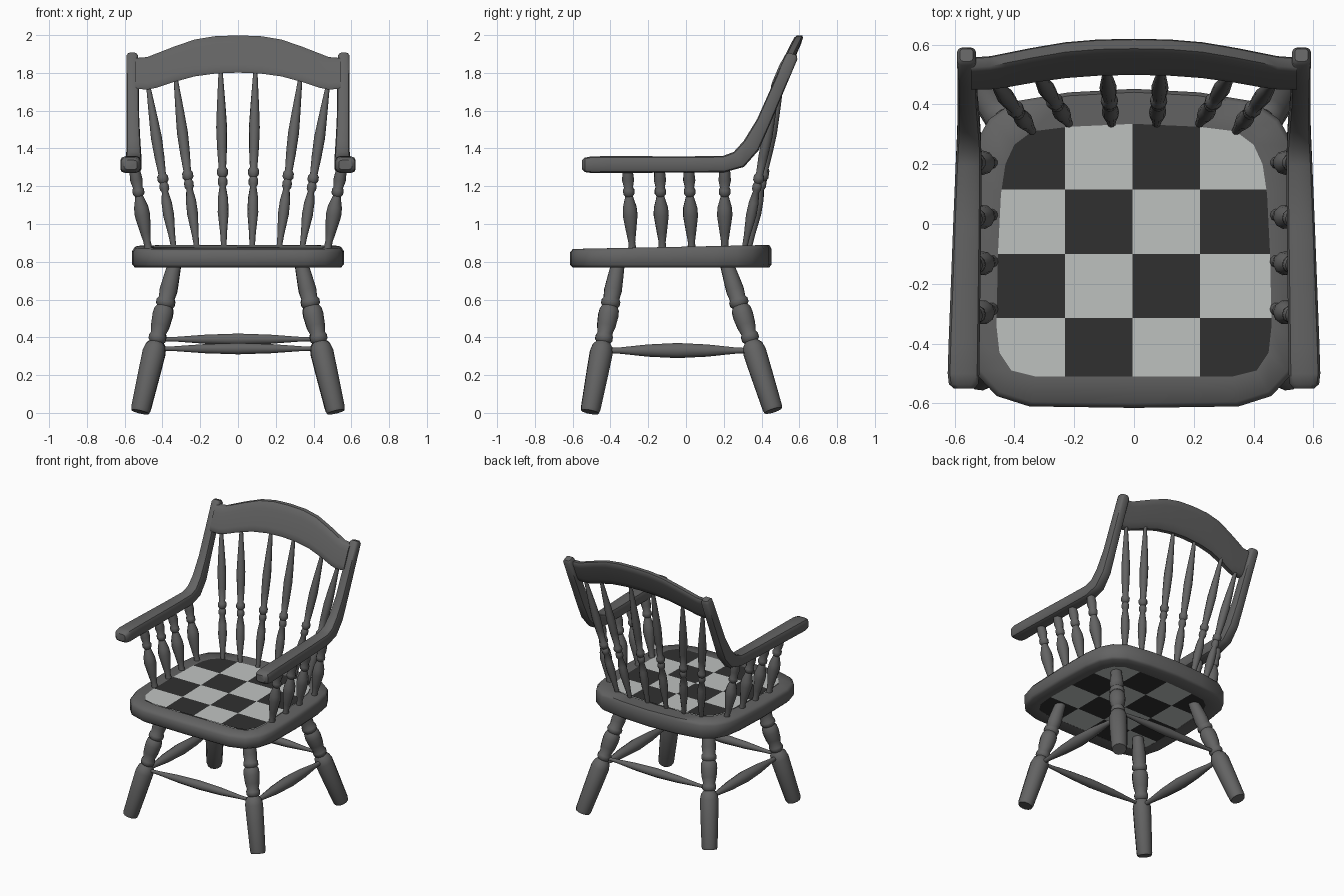
import bpy, bmesh, math
from mathutils import Vector

cube = bpy.data.objects.get("Cube")
if cube:
    bpy.data.objects.remove(cube, do_unlink=True)


def material(name, rgb):
    m = bpy.data.materials.new(name)
    m.use_nodes = True
    m.diffuse_color = (*rgb, 1)
    m.node_tree.nodes["Principled BSDF"].inputs["Base Color"].default_value = (*rgb, 1)
    return m


wood = material("dark grey wood", (0.125, 0.125, 0.125))
pale = material("pale check", (0.52, 0.54, 0.53))
black = material("black check", (0.03, 0.03, 0.03))


def finish(name, bm, mats=(wood,), angle=40):
    bmesh.ops.recalc_face_normals(bm, faces=bm.faces)
    mesh = bpy.data.meshes.new(name)
    bm.to_mesh(mesh)
    bm.free()
    for m in mats:
        mesh.materials.append(m)
    for p in mesh.polygons:
        p.use_smooth = True
    mesh.set_sharp_from_angle(angle=math.radians(angle))
    ob = bpy.data.objects.new(name, mesh)
    bpy.context.collection.objects.link(ob)
    return ob


def loft(name, rings, caps=True, **kw):
    """Skin a series of closed rings; without caps the last joins the first."""
    bm = bmesh.new()
    rows = [[bm.verts.new(p) for p in ring] for ring in rings]
    n = len(rows[0])
    pairs = list(zip(rows, rows[1:])) + ([] if caps else [(rows[-1], rows[0])])
    for a, b in pairs:
        for i in range(n):
            j = (i + 1) % n
            bm.faces.new((a[i], a[j], b[j], b[i]))
    if caps:
        bm.faces.new(rows[0])
        bm.faces.new(rows[-1])
    return finish(name, bm, **kw)


def turned(name, start, end, profile, sides=10):
    """Turned rod; profile is (fraction along, radius)."""
    a, b = Vector(start), Vector(end)
    axis = b - a
    rot = axis.to_track_quat('Z', 'Y')
    angles = [math.tau * i / sides for i in range(sides)]
    return loft(name, [[a + axis * t + rot @ Vector((r * math.cos(q), r * math.sin(q), 0))
                        for q in angles] for t, r in profile])


def soft_rect(w, h, sides=12, power=0.5):
    """Rounded rectangle section of full width w and height h."""
    out = []
    for i in range(sides):
        q = math.tau * (i + 0.5) / sides
        c, s = math.cos(q), math.sin(q)
        out.append((math.copysign(abs(c) ** power, c) * w / 2,
                    math.copysign(abs(s) ** power, s) * h / 2))
    return out


def mirror_outline(half):
    return half + [(-x, y) for x, y in half[-2:0:-1]]


# Seat frame
outer = mirror_outline([(0, -.615), (.35, -.61), (.46, -.575), (.525, -.505), (.555, -.4), (.56, -.1),
                        (.55, .15), (.53, .27), (.485, .35), (.40, .41), (.22, .44), (0, .452)])
inner = mirror_outline([(0, -.51), (.33, -.51), (.41, -.49), (.45, -.43), (.46, -.34), (.455, -.1),
                        (.445, .1), (.43, .2), (.40, .265), (.34, .31), (.22, .325), (0, .335)])


def top_z(y, z):
    return z + 0.02 * y


def seat_ring(outline, z, scale=1.0):
    return [Vector((x * scale, y * scale, top_z(y, z) if z > .82 else z)) for x, y in outline]


loft("seat_frame", [seat_ring(inner, .775), seat_ring(outer, .77, .975), seat_ring(outer, .785),
                    seat_ring(outer, .86), seat_ring(outer, .88, .975), seat_ring(inner, .88)],
     caps=False, angle=60)

# Chequered seat panel, cut into four by four squares
bm = bmesh.new()
for z in (.776, .883):
    bm.faces.new([bm.verts.new(p) for p in seat_ring(inner, z)])
cuts_x, cuts_y = (-.23, -.005, .22), (-.315, -.10, .115)
for axis, cuts in ((0, cuts_x), (1, cuts_y)):
    for c in cuts:
        co, no = Vector((0, 0, 0)), Vector((0, 0, 0))
        co[axis], no[axis] = c, 1
        bmesh.ops.bisect_plane(bm, geom=bm.verts[:] + bm.edges[:] + bm.faces[:],
                               plane_co=co, plane_no=no)
for f in bm.faces:
    m = f.calc_center_median()
    f.material_index = (sum(m.x > c for c in cuts_x) + sum(m.y > c for c in cuts_y)) % 2
panel = finish("seat_panel", bm, mats=(pale, black))
for p in panel.data.polygons:
    if (p.normal.z > 0) != (p.center.z > .82):
        p.flip()

# Arms sweeping up into the back posts: x, y, z, width, thickness
arm_path = [(.568, -.55, 1.313, .07, .05), (.57, -.535, 1.313, .10, .078), (.57, -.50, 1.314, .108, .09),
            (.568, -.40, 1.315, .106, .09), (.558, .0, 1.315, .095, .088), (.553, .20, 1.317, .088, .088),
            (.552, .28, 1.342, .082, .098), (.553, .345, 1.415, .075, .095), (.556, .41, 1.54, .068, .075),
            (.558, .49, 1.725, .066, .07), (.56, .56, 1.885, .064, .066), (.56, .565, 1.9, .045, .045)]
for side, sx in (("left", 1), ("right", -1)):
    rings = []
    for i, (x, y, z, w, h) in enumerate(arm_path):
        p, q = arm_path[max(i - 1, 0)], arm_path[min(i + 1, len(arm_path) - 1)]
        d = Vector((0, q[1] - p[1], q[2] - p[2])).normalized()
        up = Vector((0, -d.z, d.y))
        rings.append([Vector((sx * (x + u), y, z)) + up * v for u, v in soft_rect(w, h)])
    loft(side + "_arm_and_post", rings)

# Crest rail: arched, leaning back
half = [(0, 1.80, 2.0), (.12, 1.795, 1.996), (.23, 1.78, 1.978), (.34, 1.75, 1.94),
        (.43, 1.72, 1.905), (.48, 1.71, 1.885), (.545, 1.715, 1.88)]
rail = [(-x, a, b) for x, a, b in half[:0:-1]] + half
rings = []
for x, low, high in rail:
    mid = (low + high) / 2
    bow = 0.012 * (1 - (x / .545) ** 2)
    rings.append([Vector((x, .59 + bow - .43 * (2.0 - mid - v) + u, mid + v))
                  for u, v in soft_rect(.055, high - low, 12, .45)])
loft("crest_rail", rings)

# Turning profiles
back_turning = [(0, .014), (.08, .018), (.2, .029), (.28, .027), (.345, .017), (.36, .025), (.385, .025),
                (.40, .019), (.415, .029), (.44, .029), (.455, .02), (.56, .026), (.68, .029),
                (.80, .023), (1, .011)]
arm_turning = [(0, .022), (.08, .019), (.2, .027), (.42, .041), (.52, .038), (.66, .021), (.69, .031),
               (.74, .031), (.77, .025), (.86, .033), (1, .028)]
leg_turning = [(0, .048), (.02, .053), (.25, .059), (.40, .062), (.445, .054), (.47, .037), (.485, .047),
               (.51, .047), (.53, .04), (.58, .05), (.65, .055), (.69, .052), (.71, .042), (.725, .051),
               (.75, .051), (.765, .043), (.82, .048), (.9, .043), (1, .036)]
bar_turning = [(0, .013), (.12, .018), (.3, .034), (.5, .042), (.7, .034), (.88, .018), (1, .013)]
slim_turning = [(t, r * .75) for t, r in bar_turning]

for side, sx in (("left", 1), ("right", -1)):
    # Back spindles fanning outwards
    for i, (x0, y0, x1, y1, z1) in enumerate([(.075, .335, .092, .515, 1.81), (.218, .335, .33, .51, 1.77),
                                              (.34, .31, .475, .485, 1.73)]):
        turned(f"{side}_back_spindle_{i + 1}", (sx * x0, y0, .875), (sx * x1, y1, z1), back_turning)
    # Spindles under the arms
    for i, (y0, y1) in enumerate([(-.285, -.31), (-.125, -.14), (.03, .015), (.205, .205)]):
        turned(f"{side}_arm_spindle_{i + 1}", (sx * .475, y0, .87), (sx * .548, y1, 1.29), arm_turning)
    # Splayed legs
    turned(side + "_front_leg", (sx * .518, -.508, .005), (sx * .335, -.36, .79), leg_turning, 12)
    turned(side + "_back_leg", (sx * .515, .462, .012), (sx * .335, .215, .79), leg_turning, 12)
    # Side stretcher
    turned(side + "_stretcher", (sx * .44, -.44, .33), (sx * .44, .35, .33), bar_turning)

# Front and back stretchers
turned("front_stretcher", (-.44, -.445, .34), (.44, -.445, .34), slim_turning)
turned("back_stretcher", (-.425, .34, .39), (.425, .34, .39), slim_turning)
